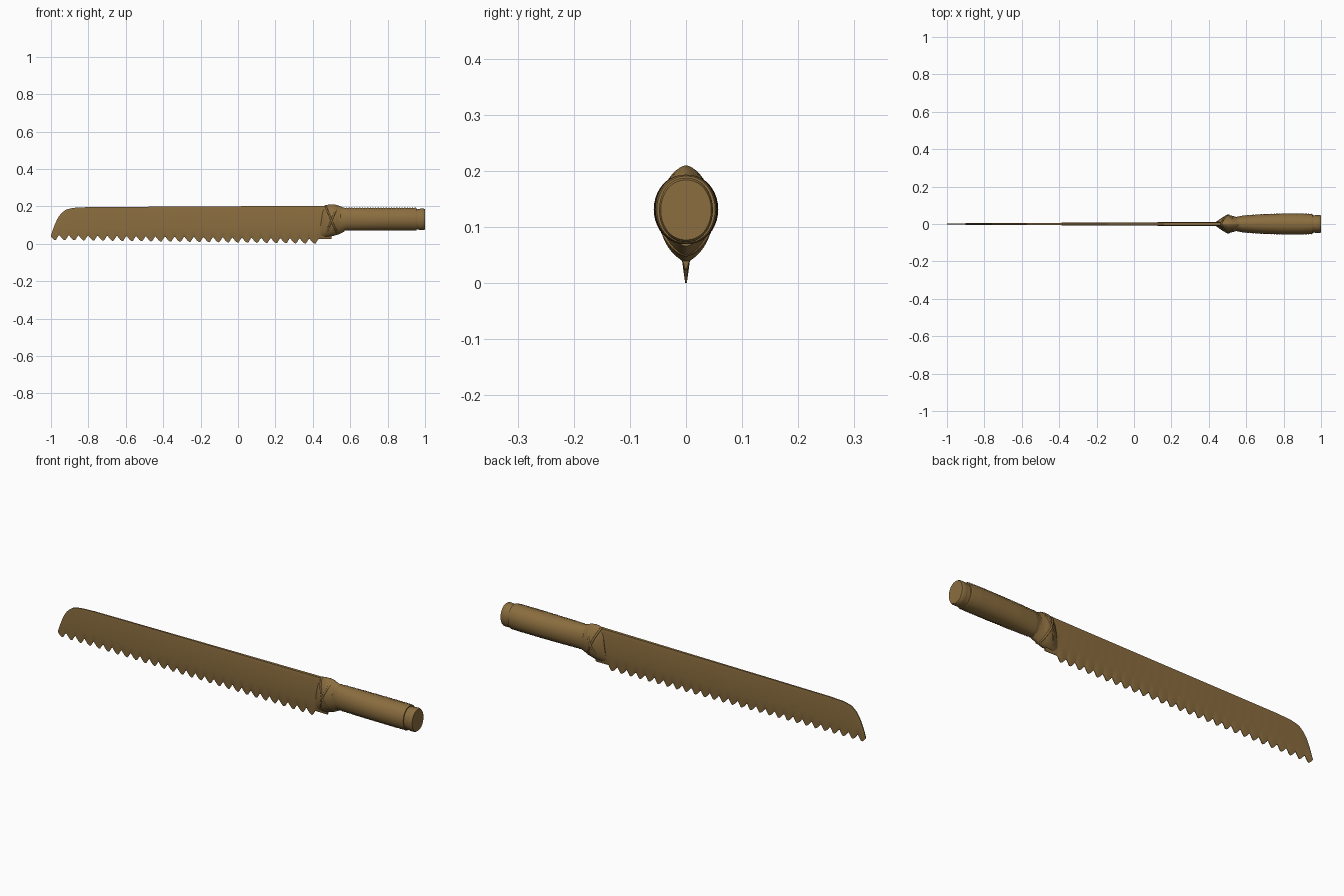
import bpy, bmesh, math

cube = bpy.data.objects.get("Cube")
if cube:
    bpy.data.objects.remove(cube, do_unlink=True)

brown = bpy.data.materials.new("aged brown")
brown.use_nodes = True
colour = (0.26, 0.155, 0.05, 1)
brown.diffuse_color = colour
brown.node_tree.nodes["Principled BSDF"].inputs["Base Color"].default_value = colour


def interp(table, x, col=1):
    """Linear lookup in rows sorted by their first value."""
    for a, b in zip(table, table[1:]):
        if x <= b[0]:
            t = max(0, (x - a[0]) / (b[0] - a[0]))
            return a[col] + t * (b[col] - a[col])
    return table[-1][col]


def finish(obj, angle):
    obj.data.materials.append(brown)
    bpy.ops.object.select_all(action='DESELECT')
    obj.select_set(True)
    bpy.context.view_layer.objects.active = obj
    bpy.ops.object.shade_smooth_by_angle(angle=math.radians(angle))


def loft(name, rings, angle=40):
    """Skin a list of closed rings and cap both ends."""
    bm = bmesh.new()
    loops = [[bm.verts.new(p) for p in ring] for ring in rings]
    for a, b in zip(loops, loops[1:]):
        for i in range(len(a)):
            j = (i + 1) % len(a)
            bm.faces.new((a[i], a[j], b[j], b[i]))
    bm.faces.new(loops[0])
    bm.faces.new(loops[-1])
    bmesh.ops.recalc_face_normals(bm, faces=bm.faces)
    mesh = bpy.data.meshes.new(name)
    bm.to_mesh(mesh)
    bm.free()
    obj = bpy.data.objects.new(name, mesh)
    bpy.context.collection.objects.link(obj)
    finish(obj, angle)


def oval(x, low, high, ry, lean=0, power=1, n=40):
    """Upright oval ring; power above one pinches its top and bottom."""
    ring = []
    for k in range(n):
        a = 2 * math.pi * k / n
        s, c = math.sin(a), math.cos(a)
        ring.append((x + lean * s, ry * math.copysign(abs(c) ** power, c),
                     (low + high) / 2 + (high - low) / 2 * s))
    return ring


# Serrated blade
spine = [(-1, 0.045), (-0.985, 0.09), (-0.965, 0.135), (-0.945, 0.163), (-0.92, 0.182),
         (-0.88, 0.192), (-0.8, 0.196), (0.5, 0.203)]
tooth = [(0, 0.3), (0.2, 0.75), (0.38, 1), (0.52, 0.95), (0.66, 0.5), (0.8, 0.05), (0.9, 0)]
teeth, start, end = 28, -1.0, 0.44
pitch = (end - start) / teeth
edge = [(start + (i + f) * pitch, d) for i in range(teeth) for f, d in tooth]
edge += [(end, 0), (0.5, 0)]


def blade_ring(x, depth):
    t = (x + 1) / 1.44
    top = interp(spine, x)
    low = 0.046 - 0.02 * t - depth * 0.026
    w = 0.0035 + 0.0075 * t
    side = [(0.7 * w, top), (w, min(top - 0.006, low + 0.9 * (top - low))),
            (w, min(0.08, low + 0.6 * (top - low))),
            (0.75 * w, min(0.048, low + 0.3 * (top - low))), (0.0015, low)]
    return [(x, y, z) for y, z in side] + [(x, -y, z) for y, z in reversed(side)]


loft("serrated_blade", [blade_ring(x, d) for x, d in edge], 35)

# Wrapped collar between blade and grip: x, low, high, half width
collar = [(0.445, 0.04, 0.2, 0.014), (0.46, 0.037, 0.206, 0.026), (0.48, 0.037, 0.21, 0.04),
          (0.505, 0.039, 0.21, 0.049), (0.525, 0.045, 0.207, 0.044),
          (0.545, 0.052, 0.2, 0.038), (0.57, 0.066, 0.19, 0.04)]
loft("wrapped_collar", [oval(x, lo, hi, ry, 0.012 * (1 - i / 6), 1.25)
                        for i, (x, lo, hi, ry) in enumerate(collar)])

# Cloth bands crossing diagonally over the collar
for name, slant in (("rising_band", 1), ("falling_band", -1)):
    curve = bpy.data.curves.new(name, 'CURVE')
    curve.dimensions = '3D'
    curve.bevel_depth = 0.005
    curve.bevel_resolution = 2
    path = curve.splines.new('POLY')
    path.points.add(39)
    path.use_cyclic_u = True
    for k, point in enumerate(path.points):
        a = 2 * math.pi * k / 40
        s, c = math.sin(a), math.cos(a)
        x = 0.5 - slant * 0.033 * s
        lo, hi, ry = (interp(collar, x, col) for col in (1, 2, 3))
        point.co = (x, 0.97 * ry * math.copysign(abs(c) ** 1.25, c),
                    (lo + hi) / 2 + 0.47 * (hi - lo) * s, 1)
    band = bpy.data.objects.new(name, curve)
    bpy.context.collection.objects.link(band)
    bpy.ops.object.select_all(action='DESELECT')
    band.select_set(True)
    bpy.context.view_layer.objects.active = band
    bpy.ops.object.convert(target='MESH')
    finish(bpy.context.object, 60)

# Cord-wound grip with fine ribs
widths = [(0.545, 0.036), (0.58, 0.045), (0.68, 0.052), (0.8, 0.056), (0.9, 0.056), (0.955, 0.053)]
rings = []
ribs = 29
for i in range(2 * ribs + 1):
    x = 0.545 + 0.41 * i / (2 * ribs)
    r = 0.0025 * (i % 2)
    rings.append(oval(x, 0.072 - r, 0.191 + r, interp(widths, x) - 0.001 + r, 0, 0.92))
loft("ribbed_grip", rings, 60)

# Rounded pommel cap
cap = [(0.945, 0.073, 0.188, 0.05), (0.962, 0.076, 0.184, 0.046),
       (0.975, 0.073, 0.188, 0.048), (0.994, 0.073, 0.188, 0.048), (1.0, 0.077, 0.184, 0.045)]
loft("pommel_cap", [oval(*row, 0, 0.92) for row in cap])
